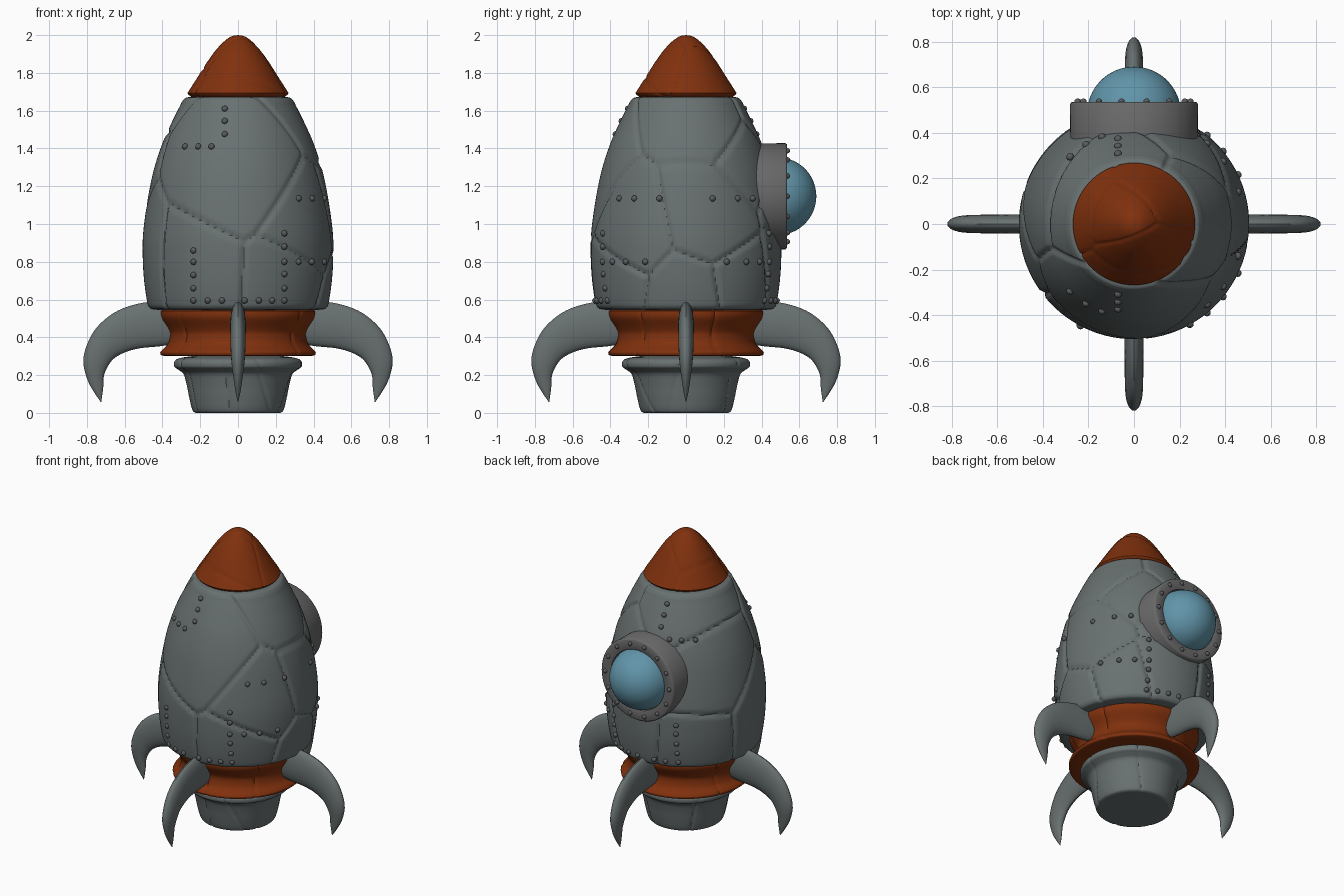
import bpy, bmesh
from math import pi, sin, cos, sqrt, radians
from mathutils import Vector, Matrix

if "Cube" in bpy.data.objects:
    bpy.data.objects.remove(bpy.data.objects["Cube"])


def material(name, rgb):
    m = bpy.data.materials.new(name)
    m.diffuse_color = (*rgb, 1)
    m.use_nodes = True
    m.node_tree.nodes["Principled BSDF"].inputs["Base Color"].default_value = m.diffuse_color
    return m


RUST = material("rust_orange", (0.215, 0.03, 0.004))
GLASS = material("blue_glass", (0.12, 0.30, 0.40))
STEEL = material("dark_steel", (0.142, 0.165, 0.165))
RING = material("ring_grey", (0.145, 0.143, 0.143))
RIVET = material("rivet_grey", (0.10, 0.105, 0.11))


def finish(name, bm, mat, angle=35):
    bmesh.ops.remove_doubles(bm, verts=bm.verts, dist=1e-5)
    bmesh.ops.recalc_face_normals(bm, faces=bm.faces)
    me = bpy.data.meshes.new(name)
    bm.to_mesh(me)
    bm.free()
    for p in me.polygons:
        p.use_smooth = True
    me.set_sharp_from_angle(angle=radians(angle))
    me.materials.append(mat)
    ob = bpy.data.objects.new(name, me)
    bpy.context.collection.objects.link(ob)
    return ob


def smooth_path(pts, n):
    """Catmull-Rom resampling of a list of tuples."""
    P = [Vector(p) for p in pts]
    P = [P[0]] + P + [P[-1]]
    out = []
    for i in range(1, len(P) - 2):
        a, b, c, d = P[i - 1:i + 3]
        for k in range(n):
            t = k / n
            out.append(0.5 * (2 * b + (c - a) * t + (2 * a - 5 * b + 4 * c - d) * t * t
                              + (3 * b - a - 3 * c + d) * t ** 3))
    return out + [P[-1]]


def skin(bm, rings):
    """Join a list of closed rings of points with quads."""
    rows = [[bm.verts.new(p) for p in r] for r in rings]
    n = len(rows[0])
    for a, b in zip(rows, rows[1:]):
        for j in range(n):
            k = (j + 1) % n
            bm.faces.new((a[j], a[k], b[k], b[j]))
    return rows


def seam_depth(p, seeds, depth, width):
    """Groove depth near the border between the two closest plate centres."""
    (d1, s1), (d2, s2) = sorted(((p - s).length_squared, s[:]) for s in seeds)[:2]
    d = (d2 - d1) / (2 * (Vector(s1) - Vector(s2)).length)
    t = max(0.0, 1 - d / width)
    return depth * t * t * (3 - 2 * t)


def lathe(name, path, seg, mat, plates=(), depth=0.012, width=0.024, turn=None):
    """Revolve (radius, height) points; plates are (degrees, radius, z) centres."""
    seeds = [Vector((r * cos(radians(a)), r * sin(radians(a)), z)) for a, r, z in plates]
    rings = []
    for r, z in path:
        ring = []
        for j in range(seg):
            a = 2 * pi * j / seg
            p = Vector((r * cos(a), r * sin(a), z))
            if seeds and r > 0.03:
                f = 1 - seam_depth(p, seeds, depth, width) / r
                p.x, p.y = p.x * f, p.y * f
            ring.append(turn @ p if turn else p)
        rings.append(ring)
    bm = bmesh.new()
    skin(bm, rings)
    return finish(name, bm, mat)


# Hull with plated seams
HULL = [(0.36, 0.545), (0.44, 0.547), (0.47, 0.56), (0.483, 0.60), (0.497, 0.70),
        (0.504, 0.81), (0.503, 0.94), (0.483, 1.10), (0.45, 1.27), (0.403, 1.42),
        (0.35, 1.54), (0.31, 1.62), (0.293, 1.652), (0.27, 1.67), (0.20, 1.675), (0, 1.675)]
PLATES = [(-92, 0.47, 1.26), (-122, 0.50, 0.72), (-52, 0.50, 0.70), (-40, 0.50, 0.93),
          (18, 0.49, 1.04), (25, 0.36, 1.58), (58, 0.42, 1.34), (0, 0.50, 0.58),
          (42, 0.50, 0.66), (78, 0.50, 0.74), (85, 0.47, 1.15), (100, 0.34, 1.58),
          (135, 0.48, 1.16), (130, 0.50, 0.70), (-165, 0.50, 0.74)]
lathe("hull", smooth_path(HULL, 8), 288, STEEL, PLATES)

# Nose cone
nose = smooth_path([(0.20, 1.65), (0.245, 1.672), (0.266, 1.69), (0.262, 1.702),
                    (0.225, 1.76), (0.168, 1.85), (0.118, 1.92), (0.07, 1.97),
                    (0.035, 1.993), (0, 2.0)], 6)
lathe("nose_cone", nose, 144, RUST, [(-100, 0.24, 1.68), (-90, 0.16, 1.86), (150, 0.11, 1.91),
                                     (60, 0.2, 1.8), (160, 0.24, 1.71)], 0.006, 0.014)

# Waisted collar under the hull
collar = smooth_path([(0.30, 0.56), (0.395, 0.545), (0.408, 0.532), (0.403, 0.50), (0.372, 0.45),
                      (0.36, 0.415), (0.372, 0.365), (0.405, 0.33), (0.411, 0.315),
                      (0.39, 0.302), (0.25, 0.30)], 5)
lathe("collar", collar, 180, RUST, [(-110, 0.4, 0.4), (-65, 0.4, 0.45), (-10, 0.4, 0.4),
                                    (55, 0.4, 0.42), (120, 0.4, 0.4), (190, 0.4, 0.43)], 0.007, 0.015)

# Engine nozzle
nozzle = smooth_path([(0.20, 0.305), (0.30, 0.292), (0.335, 0.275), (0.337, 0.245), (0.315, 0.228),
                      (0.288, 0.205), (0.272, 0.15), (0.258, 0.08), (0.243, 0.02),
                      (0.228, 0.002), (0.19, 0.0), (0, 0.0)], 5)
lathe("nozzle", nozzle, 160, STEEL, [(-125, 0.28, 0.1), (-80, 0.28, 0.12), (-45, 0.28, 0.2),
                                     (20, 0.28, 0.1), (95, 0.28, 0.15), (175, 0.28, 0.1)], 0.006, 0.015)

# Porthole ring and dome on the back (+y)
PORT = Matrix.Translation((0, 0, 1.147)) @ Matrix.Rotation(-pi / 2, 4, 'X')
lathe("porthole_ring", [(0.19, 0.34), (0.279, 0.34), (0.281, 0.525), (0.276, 0.533), (0.27, 0.536),
                        (0.215, 0.536), (0.207, 0.532), (0.204, 0.52), (0.204, 0.45)],
      64, RING, turn=PORT)
dome = [(0.206 * cos(t * pi / 32), 0.484 + 0.206 * sin(t * pi / 32)) for t in range(-4, 17)]
lathe("porthole_dome", dome, 64, GLASS, turn=PORT)

# Four claw-shaped fins: (outer x, z, inner x, z, half thickness)
FIN = [(0.33, 0.575, 0.33, 0.365, 0.040), (0.43, 0.59, 0.42, 0.352, 0.042),
       (0.55, 0.573, 0.52, 0.342, 0.042), (0.66, 0.528, 0.60, 0.32, 0.041),
       (0.75, 0.45, 0.66, 0.285, 0.040), (0.80, 0.36, 0.695, 0.235, 0.037),
       (0.819, 0.27, 0.711, 0.19, 0.030), (0.797, 0.175, 0.713, 0.14, 0.020),
       (0.762, 0.11, 0.718, 0.10, 0.012), (0.727, 0.058, 0.724, 0.058, 0.001)]
for i, label in enumerate(("right", "back", "left", "front")):
    rings = []
    for ox, oz, ix, iz, t in smooth_path(FIN, 4):
        o, n = Vector((ox, 0, oz)), Vector((ix, 0, iz))
        ring = []
        for j in range(24):
            a = 2 * pi * j / 24
            p = (o + n) / 2 + (o - n) / 2 * cos(a)
            p.y = t * sin(a)
            ring.append(Matrix.Rotation(i * pi / 2, 3, 'Z') @ p)
        rings.append(ring)
    bm = bmesh.new()
    rows = skin(bm, rings)
    bm.faces.new(rows[0])
    bm.faces.new(rows[-1])
    finish(label + "_fin", bm, STEEL)


def hull_radius(z):
    for (r0, z0), (r1, z1) in zip(HULL, HULL[1:]):
        if z0 <= z <= z1:
            return r0 + (r1 - r0) * (z - z0) / (z1 - z0)


# Rivets along the plates, repeated front and back
spots = [(-0.07, z) for z in (1.61, 1.545, 1.475)]
spots += [(x, 1.41) for x in (-0.14, -0.21, -0.28)]
spots += [(-0.235, z) for z in (0.86, 0.80, 0.73, 0.66)]
spots += [(x, 0.595) for x in (-0.235, -0.16, -0.085, 0.035, 0.11, 0.18, 0.245)]
spots += [(0.245, z) for z in (0.95, 0.88, 0.80, 0.735, 0.66)]
spots += [(x, z) for x in (0.32, 0.39, 0.455) for z in (0.80, 1.135)]
bm = bmesh.new()
for x, z in spots:
    y = sqrt(hull_radius(z) ** 2 - x * x)
    for s in (-1, 1):
        bmesh.ops.create_icosphere(bm, subdivisions=2, radius=0.017,
                                   matrix=Matrix.Translation((x, s * y, z)))
finish("hull_rivets", bm, RIVET, 60)

# Rivets around the porthole
bm = bmesh.new()
for k in range(14):
    a = 2 * pi * k / 14
    bmesh.ops.create_icosphere(bm, subdivisions=2, radius=0.015, matrix=PORT @ Matrix.Translation(
        (0.247 * cos(a), 0.247 * sin(a), 0.536)))
finish("porthole_rivets", bm, RIVET, 60)
